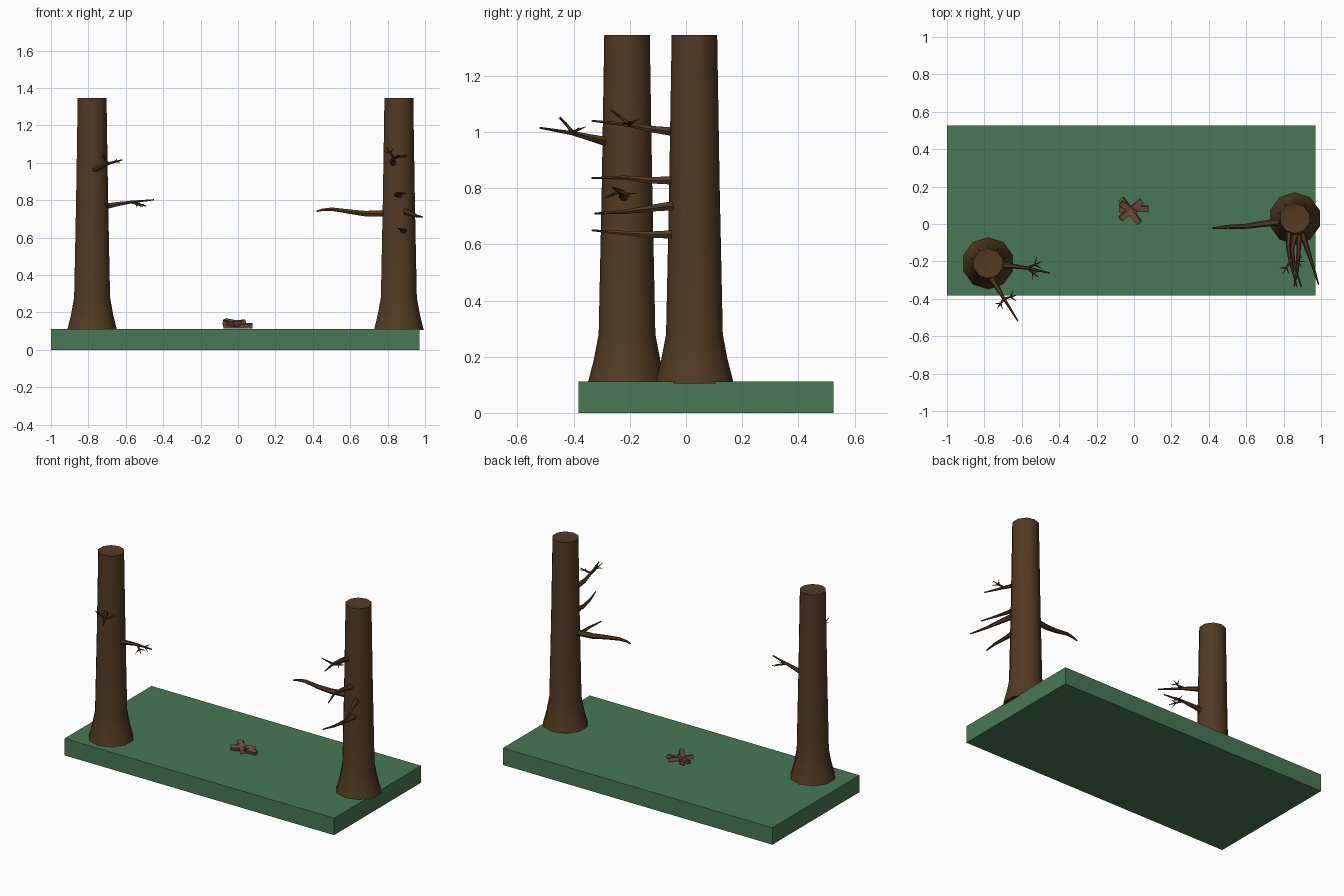
import bpy, bmesh, math
from mathutils import Vector

if "Cube" in bpy.data.objects:
    bpy.data.objects.remove(bpy.data.objects["Cube"])


def material(name, rgb):
    m = bpy.data.materials.new(name)
    m.diffuse_color = (*rgb, 1)
    m.use_nodes = True
    m.node_tree.nodes["Principled BSDF"].inputs["Base Color"].default_value = m.diffuse_color
    return m


BARK = material("bark", (0.085, 0.042, 0.016))
GRASS = material("grass", (0.065, 0.19, 0.09))
WOOD = material("firewood", (0.19, 0.07, 0.045))


def box(name, centre, size, mat, rot=(0, 0, 0)):
    bpy.ops.mesh.primitive_cube_add(size=1, location=centre, rotation=rot)
    o = bpy.context.object
    o.name = name
    o.scale = size
    o.data.materials.append(mat)
    return o


def smooth(o, angle):
    bpy.ops.object.select_all(action='DESELECT')
    o.select_set(True)
    bpy.context.view_layer.objects.active = o
    bpy.ops.object.shade_smooth_by_angle(angle=math.radians(angle))


def trunk(name, x, y, sides=10):
    # flared foot, slow taper, slightly sunken cut top
    profile = [(0.14, 0.105), (0.118, 0.19), (0.101, 0.28), (0.09, 0.8), (0.081, 1.345)]
    bm = bmesh.new()
    rings = []
    for r, z in profile:
        rings.append([bm.verts.new((x + r * math.cos(2 * math.pi * (i + 0.5) / sides),
                                    y + r * math.sin(2 * math.pi * (i + 0.5) / sides), z))
                      for i in range(sides)])
    for a, b in zip(rings, rings[1:]):
        for i in range(sides):
            j = (i + 1) % sides
            bm.faces.new((a[i], a[j], b[j], b[i]))
    bm.faces.new(rings[0][::-1])
    c = bm.verts.new((x, y, 1.33))
    for i in range(sides):
        bm.faces.new((rings[-1][i], rings[-1][(i + 1) % sides], c))
    me = bpy.data.meshes.new(name)
    bm.to_mesh(me)
    bm.free()
    o = bpy.data.objects.new(name, me)
    bpy.context.collection.objects.link(o)
    me.materials.append(BARK)
    smooth(o, 50)


def branch(name, paths):
    # each path: (start radius, points), tapering to a thin tip
    cu = bpy.data.curves.new(name, 'CURVE')
    cu.dimensions = '3D'
    cu.bevel_depth = 1
    cu.bevel_resolution = 1
    cu.use_fill_caps = True
    for r, pts in paths:
        s = cu.splines.new('POLY')
        s.points.add(len(pts) - 1)
        for i, p in enumerate(pts):
            s.points[i].co = (*p, 1)
            s.points[i].radius = r * (1 - 0.8 * i / (len(pts) - 1))
    o = bpy.data.objects.new(name, cu)
    bpy.context.collection.objects.link(o)
    cu.materials.append(BARK)
    bpy.ops.object.select_all(action='DESELECT')
    o.select_set(True)
    bpy.context.view_layer.objects.active = o
    bpy.ops.object.convert(target='MESH')
    smooth(bpy.context.object, 50)


def forked(pts, offsets):
    # main limb with forked twigs sprouting from its middle point
    root = Vector(pts[-2])
    paths = [(0.018, pts)]
    for off in offsets:
        tip = root + Vector(off)
        mid = root.lerp(tip, 0.5)
        side = Vector((-off[1], off[0], 0.02)) * 0.4
        paths.append((0.008, [root, mid, tip]))
        paths.append((0.005, [mid, root.lerp(tip, 0.8) + side]))
        paths.append((0.005, [mid, root.lerp(tip, 0.8) - side]))
    return paths


# ground slab
box("ground_slab", (-0.015, 0.072, 0.056), (1.97, 0.908, 0.112), GRASS)

# trunks
trunk("left_trunk", -0.78, -0.21)
trunk("right_trunk", 0.86, 0.03)

# left tree branches
branch("left_side_branch", forked(
    [(-0.72, -0.22, 0.765), (-0.65, -0.225, 0.778), (-0.57, -0.235, 0.79), (-0.45, -0.262, 0.802)],
    [(0.08, 0.035, -0.02), (0.06, -0.05, -0.025)]))
branch("left_front_branch", forked(
    [(-0.77, -0.28, 0.965), (-0.73, -0.34, 0.98), (-0.695, -0.4, 0.995), (-0.62, -0.52, 1.015)],
    [(0.07, 0.02, 0.02), (-0.035, -0.05, 0.06)]))

# right tree branches
branch("right_long_branch", [(0.02, [(0.8, 0.015, 0.73), (0.68, 0.0, 0.728), (0.6, -0.012, 0.738),
                                     (0.5, -0.015, 0.752), (0.45, -0.02, 0.748), (0.42, -0.022, 0.74)])])
branch("right_top_branch", forked(
    [(0.83, -0.04, 1.0), (0.825, -0.12, 1.01), (0.835, -0.2, 1.025), (0.87, -0.335, 1.04)],
    [(-0.04, -0.065, 0.055), (0.08, 0.0, 0.015)]))
branch("right_high_branch", [(0.017, [(0.865, -0.05, 0.828), (0.845, -0.13, 0.828),
                                      (0.855, -0.22, 0.838), (0.895, -0.335, 0.836)])])
branch("right_mid_branch", [(0.018, [(0.9, -0.05, 0.737), (0.925, -0.13, 0.728),
                                     (0.955, -0.22, 0.715), (0.987, -0.325, 0.71)])])
branch("right_low_branch", [(0.017, [(0.885, -0.05, 0.635), (0.88, -0.13, 0.635),
                                     (0.875, -0.24, 0.642), (0.855, -0.335, 0.65)])])

# campfire logs: centre, length, heading, tilt
logs = [((0.0, 0.08, 0.128), 0.155, 2, 0),
        ((-0.02, 0.07, 0.143), 0.165, -53, -4),
        ((-0.015, 0.075, 0.136), 0.15, 40, 6),
        ((-0.03, 0.085, 0.146), 0.1, -35, 10)]
for i, (c, length, heading, tilt) in enumerate(logs):
    box(f"campfire_log_{i + 1}", c, (length, 0.03, 0.022), WOOD,
        (math.radians(15), math.radians(tilt), math.radians(heading)))
